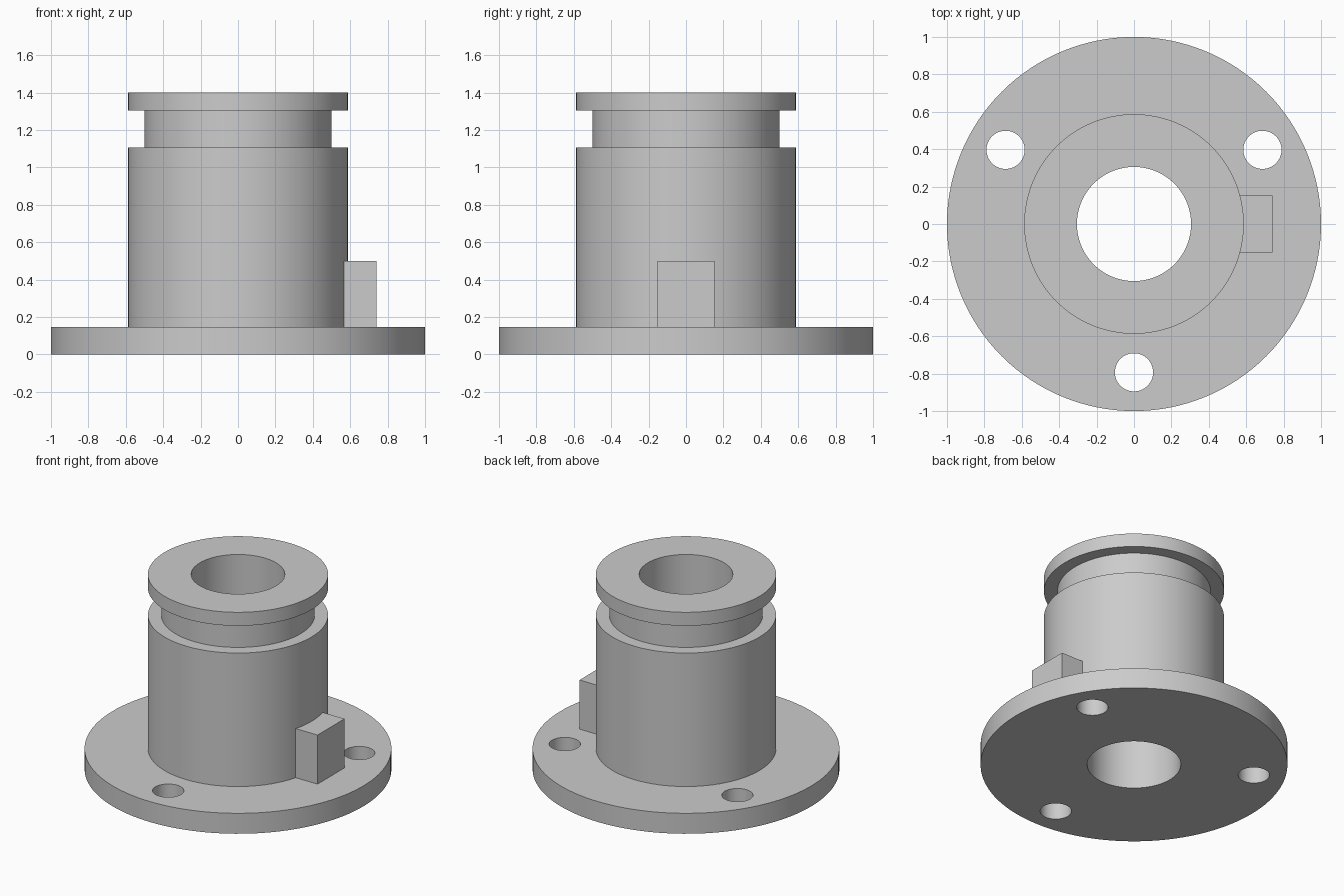
import bpy
import bmesh
import math
from mathutils import Matrix, Vector

SEGMENTS = 128
BORE = 0.305
FLANGE_TOP = 0.147
HEIGHT = 1.4

cube = bpy.data.objects.get("Cube")
if cube:
    bpy.data.objects.remove(cube, do_unlink=True)

grey = bpy.data.materials.new("plain grey")
grey.use_nodes = True
grey.diffuse_color = (0.6, 0.6, 0.6, 1)
grey.node_tree.nodes["Principled BSDF"].inputs["Base Color"].default_value = (0.6, 0.6, 0.6, 1)


def make_object(name, bm):
    bmesh.ops.recalc_face_normals(bm, faces=bm.faces)
    mesh = bpy.data.meshes.new(name)
    bm.to_mesh(mesh)
    bm.free()
    mesh.materials.append(grey)
    obj = bpy.data.objects.new(name, mesh)
    bpy.context.collection.objects.link(obj)
    return obj


def lathe(name, profile):
    """Spin a closed (radius, height) profile about the z axis."""
    bm = bmesh.new()
    verts = [bm.verts.new((r, 0, z)) for r, z in profile]
    edges = [bm.edges.new((v, verts[i - 1])) for i, v in enumerate(verts)]
    bmesh.ops.spin(bm, geom=verts + edges, cent=(0, 0, 0), axis=(0, 0, 1),
                   angle=math.tau, steps=SEGMENTS, use_merge=True)
    bmesh.ops.remove_doubles(bm, verts=bm.verts, dist=1e-5)
    return make_object(name, bm)


def box(name, low, high):
    low, high = Vector(low), Vector(high)
    bm = bmesh.new()
    bmesh.ops.create_cube(bm, size=1, matrix=Matrix.Translation((low + high) / 2)
                          @ Matrix.Diagonal((*(high - low), 1)))
    return make_object(name, bm)


def combine(target, tool, operation):
    """Apply a boolean and discard the tool object."""
    tool.hide_render = True
    mod = target.modifiers.new(operation.lower(), 'BOOLEAN')
    mod.operation = operation
    mod.solver = 'EXACT'
    mod.object = tool
    bpy.context.view_layer.objects.active = target
    bpy.ops.object.modifier_apply(modifier=mod.name)
    bpy.data.objects.remove(tool, do_unlink=True)


# Flange, barrel, groove and collar around an open bore
body = lathe("flanged_bushing", [
    (BORE, 0), (1, 0), (1, FLANGE_TOP),
    (0.587, FLANGE_TOP), (0.587, 1.107),
    (0.5, 1.107), (0.5, 1.303),
    (0.587, 1.303), (0.587, HEIGHT), (BORE, HEIGHT),
])

# Locating key on the left side of the barrel
key = box("key_block", (0.45, -0.153, 0.07), (0.74, 0.153, 0.5))
combine(body, key, 'UNION')

# Three bolt holes through the flange
for i in range(3):
    angle = -math.pi / 2 + i * math.tau / 3
    bm = bmesh.new()
    bmesh.ops.create_cone(bm, cap_ends=True, segments=64, radius1=0.102, radius2=0.102, depth=0.6,
                          matrix=Matrix.Translation((0.793 * math.cos(angle), 0.793 * math.sin(angle), 0)))
    combine(body, make_object("bolt_hole_cutter", bm), 'DIFFERENCE')

# Smooth round walls with crisp rims
bpy.ops.object.select_all(action='DESELECT')
body.select_set(True)
bpy.context.view_layer.objects.active = body
bpy.ops.object.shade_smooth_by_angle(angle=math.radians(30))
